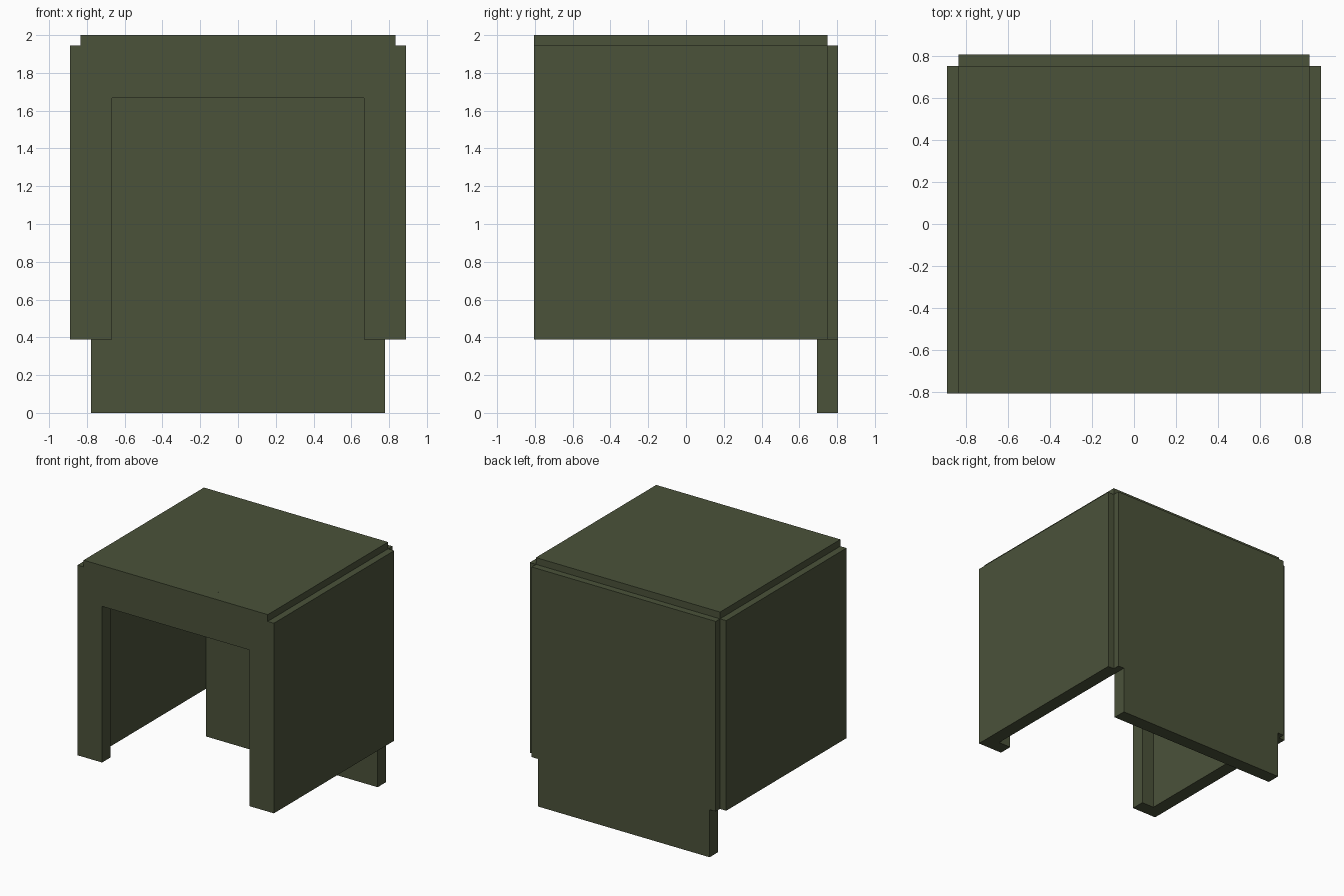
import bpy
import bmesh
from mathutils import Vector

if "Cube" in bpy.data.objects:
    bpy.data.objects.remove(bpy.data.objects["Cube"], do_unlink=True)

U = 2 / 36  # one grid unit of the design: every panel is two units thick

olive = bpy.data.materials.new("dark_olive")
olive.use_nodes = True
colour = (0.07, 0.085, 0.042, 1)
olive.diffuse_color = colour
olive.node_tree.nodes["Principled BSDF"].inputs["Base Color"].default_value = colour


def panel(name, half_outline, y0, y1):
    """Mirror a right-hand (x, z) outline across x = 0 and extrude it along y."""
    outline = half_outline + [(-x, z) for x, z in reversed(half_outline)]
    bm = bmesh.new()
    face = bm.faces.new([bm.verts.new(Vector((x, y0, z)) * U) for x, z in outline])
    grown = bmesh.ops.extrude_face_region(bm, geom=[face])["geom"]
    verts = [g for g in grown if isinstance(g, bmesh.types.BMVert)]
    bmesh.ops.translate(bm, verts=verts, vec=(0, (y1 - y0) * U, 0))
    finish(name, bm)


def box(name, lo, hi):
    """Make a box between two corners."""
    lo, hi = Vector(lo) * U, Vector(hi) * U
    bm = bmesh.new()
    bmesh.ops.create_cube(bm, size=1)
    bmesh.ops.scale(bm, vec=hi - lo, verts=bm.verts)
    bmesh.ops.translate(bm, vec=(lo + hi) / 2, verts=bm.verts)
    finish(name, bm)


def finish(name, bm):
    bmesh.ops.recalc_face_normals(bm, faces=bm.faces)
    mesh = bpy.data.meshes.new(name)
    bm.to_mesh(mesh)
    bm.free()
    mesh.materials.append(olive)
    bpy.context.collection.objects.link(bpy.data.objects.new(name, mesh))


FRONT, BACK = -14.5, 14.5

# Front frame: header and two posts around the opening, stepped top corners
panel("front_frame",
      [(12, 30), (12, 7), (16, 7), (16, 35), (15, 35), (15, 36)],
      FRONT, FRONT + 2)

# Back panel: narrower skirt hanging below the walls
panel("back_panel",
      [(14, 0), (14, 7), (15, 7), (15, 35)],
      BACK - 2, BACK)

# Top panel
box("top_panel", (-15, FRONT + 2, 34), (15, BACK - 1, 36))

# Side walls
for name, x in (("left_wall", 15), ("right_wall", -15)):
    box(name, (x - 1, FRONT + 2, 7), (x + 1, BACK - 1, 35))
